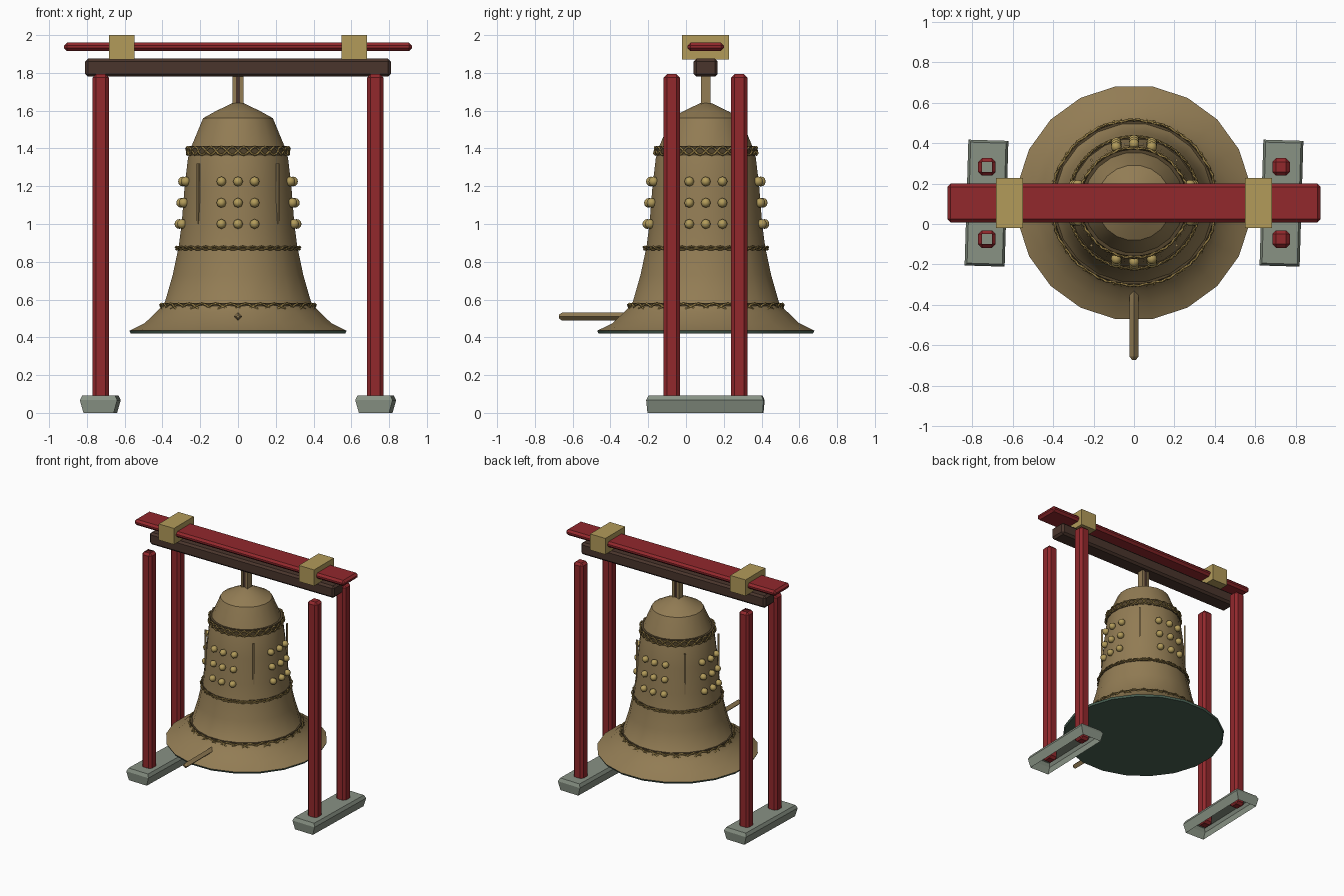
import bpy, bmesh, math
from mathutils import Matrix, Vector

if "Cube" in bpy.data.objects:
    bpy.data.objects.remove(bpy.data.objects["Cube"], do_unlink=True)

BELL_Y = 0.105


def material(name, r, g, b):
    # sRGB bytes to linear
    lin = [((c / 255 + 0.055) / 1.055) ** 2.4 for c in (r, g, b)] + [1]
    m = bpy.data.materials.new(name)
    m.use_nodes = True
    m.diffuse_color = lin
    m.node_tree.nodes["Principled BSDF"].inputs["Base Color"].default_value = lin
    return m


bronze = material("bronze", 146, 124, 84)
dark_bronze = material("dark bronze", 82, 68, 44)
brass = material("brass", 178, 155, 90)
old_gold = material("old gold", 150, 126, 70)
red = material("red lacquer", 146, 40, 44)
brown = material("dark wood", 74, 53, 44)
stone = material("stone", 136, 146, 132)
patina = material("green patina", 74, 98, 84)


def add(name, bm, *mats):
    bmesh.ops.recalc_face_normals(bm, faces=bm.faces[:])
    me = bpy.data.meshes.new(name)
    bm.to_mesh(me)
    bm.free()
    for m in mats:
        me.materials.append(m)
    ob = bpy.data.objects.new(name, me)
    bpy.context.collection.objects.link(ob)
    return ob


def box(name, lo, hi, mat, bevel=0.0):
    lo, hi = Vector(lo), Vector(hi)
    bm = bmesh.new()
    bmesh.ops.create_cube(bm, size=1)
    for v in bm.verts:
        v.co = Vector(a + (b - a) * (c + 0.5) for a, b, c in zip(lo, hi, v.co))
    if bevel:
        bmesh.ops.bevel(bm, geom=bm.edges[:], offset=bevel, segments=1, affect='EDGES')
    return add(name, bm, mat)


def smooth(ob, angle=35):
    bpy.ops.object.select_all(action='DESELECT')
    ob.select_set(True)
    bpy.context.view_layer.objects.active = ob
    bpy.ops.object.shade_smooth_by_angle(angle=math.radians(angle))


def lathe(bm, profile, sides):
    # Rings of faces around the bell axis
    rings = []
    for r, z in profile:
        ring = []
        for i in range(sides):
            a = 2 * math.pi * (i + 0.5) / sides
            ring.append(bm.verts.new((r * math.cos(a), BELL_Y + r * math.sin(a), z)))
        rings.append(ring)
    for a, b in zip(rings, rings[1:]):
        for i in range(sides):
            j = (i + 1) % sides
            bm.faces.new((a[i], a[j], b[j], b[i]))
    return rings


# Bell body, closed underneath
PROFILE = [(.575, .42), (.582, .435), (.5, .475), (.44, .532), (.395, .575),
           (.35, .73), (.318, .88), (.302, 1.0), (.286, 1.2), (.268, 1.35),
           (.25, 1.41), (.187, 1.56), (.12, 1.597), (.03, 1.64)]
bm = bmesh.new()
rings = lathe(bm, PROFILE, 20)
bm.faces.new(rings[0])
bm.faces.new(rings[-1])
for f in bm.faces:
    f.material_index = 1 if f.calc_center_median().z < 0.43 else 0
smooth(add("bell_body", bm, bronze, patina))


def braid(name, r, z, height, waves, thick):
    # Dark backing hoop
    bm = bmesh.new()
    h = height / 2
    lathe(bm, [(r - .02, z - h), (r - .003, z - h), (r - .006, z + h), (r - .03, z + h)], 40)
    smooth(add(name + "_backing", bm, dark_bronze))
    # Two intertwined strands
    for k in range(2):
        cu = bpy.data.curves.new(name + "_strand", 'CURVE')
        cu.dimensions = '3D'
        cu.bevel_depth = thick
        cu.bevel_resolution = 0
        sp = cu.splines.new('POLY')
        n = waves * 8
        sp.points.add(n - 1)
        sp.use_cyclic_u = True
        for i, p in enumerate(sp.points):
            a = 2 * math.pi * i / n
            w = a * waves + k * math.pi
            rr = r + 0.004 * math.sin(2 * w + k * math.pi)
            p.co = (rr * math.cos(a), BELL_Y + rr * math.sin(a), z + h * math.sin(w) * .85, 1)
        cu.materials.append(old_gold)
        ob = bpy.data.objects.new(f"{name}_strand_{k + 1}", cu)
        bpy.context.collection.objects.link(ob)


braid("upper_braid", .270, 1.387, .05, 14, .006)
braid("middle_braid", .327, .872, .02, 20, .005)
braid("lower_braid", .408, .563, .036, 16, .006)


def wall(z):
    # Bell radius at a height
    for (r0, z0), (r1, z1) in zip(PROFILE, PROFILE[1:]):
        if z0 <= z <= z1:
            return r0 + (r1 - r0) * (z - z0) / (z1 - z0)


# Stud grids on the four sides
bm = bmesh.new()
for side in range(4):
    turn = Matrix.Translation((0, BELL_Y, 0)) @ Matrix.Rotation(side * math.pi / 2, 4, 'Z')
    for z in (1.0, 1.112, 1.225):
        for col in (-1, 0, 1):
            x = col * .088
            y = -math.sqrt(wall(z) ** 2 - x * x) - .008
            m = turn @ Matrix.Translation((x, y, z)) @ Matrix.Rotation(math.pi / 2, 4, 'X')
            bmesh.ops.create_uvsphere(bm, u_segments=8, v_segments=6, radius=.026, matrix=m)
smooth(add("studs", bm, brass), 50)

# Upright ribs on the diagonals
bm = bmesh.new()
for k in range(4):
    m = (Matrix.Translation((0, BELL_Y, 1.16)) @ Matrix.Rotation((k + .5) * math.pi / 2, 4, 'Z')
         @ Matrix.Translation((.298, 0, 0)) @ Matrix.Diagonal((.012, .012, .32, 1)))
    bmesh.ops.create_cube(bm, size=1, matrix=m)
add("ribs", bm, bronze)

# Hanger: two bronze straps around a dark core
for name, s in (("hanger_left", 1), ("hanger_right", -1)):
    x0, x1 = sorted((s * .011, s * .03))
    box(name, (x0, BELL_Y - .026, 1.61), (x1, BELL_Y + .026, 1.8), bronze)
box("hanger_core", (-.011, BELL_Y - .02, 1.61), (.011, BELL_Y + .02, 1.8), brown)

# Striker rod with tapered tip
bm = bmesh.new()
for r0, r1, y0, y1 in ((.022, .022, -.655, -.3), (.01, .022, -.672, -.655)):
    m = (Matrix.Translation((0, (y0 + y1) / 2, .51)) @ Matrix.Rotation(-math.pi / 2, 4, 'X'))
    bmesh.ops.create_cone(bm, cap_ends=True, segments=4, radius1=r0, radius2=r1,
                          depth=y1 - y0, matrix=m)
add("striker_rod", bm, bronze)

# Frame: crossbeam, top plank and brass clamps
box("crossbeam", (-.81, .04, 1.78), (.81, .168, 1.875), brown, .015)
box("top_plank", (-.922, .008, 1.915), (.922, .2, 1.96), red, .016)
for name, s in (("left", 1), ("right", -1)):
    x0, x1 = sorted((s * .548, s * .682))
    box(name + "_clamp", (x0, -.02, 1.872), (x1, .228, 2.0), brass)

    # Posts; the pair on the right is hollow at the top
    for part, y in (("front", -.075), ("back", .282)):
        x = s * .727
        post = box(f"{name}_{part}_post", (x - .043, y - .043, .03),
                   (x + .043, y + .043, 1.793), red, .018)
        if s < 0:
            bm = bmesh.new()
            bm.from_mesh(post.data)
            top = [f for f in bm.faces if f.normal.z > .99]
            bmesh.ops.delete(bm, geom=top, context='FACES')
            bm.to_mesh(post.data)
            bm.free()

    # Stone footing, an open shell slightly turned
    bm = bmesh.new()
    rings = []
    for hw, hl, z in ((.08, .305, 0), (.099, .311, .067), (.087, .299, .092)):
        rings.append([bm.verts.new((hw * a, hl * b, z))
                      for a, b in ((-1, -1), (1, -1), (1, 1), (-1, 1))])
    for a, b in zip(rings, rings[1:]):
        for i in range(4):
            j = (i + 1) % 4
            bm.faces.new((a[i], a[j], b[j], b[i]))
    bm.faces.new(rings[-1])
    foot = add(name + "_footing", bm, stone)
    foot.location = (s * .729, .103, 0)
    foot.rotation_euler.z = -.03
